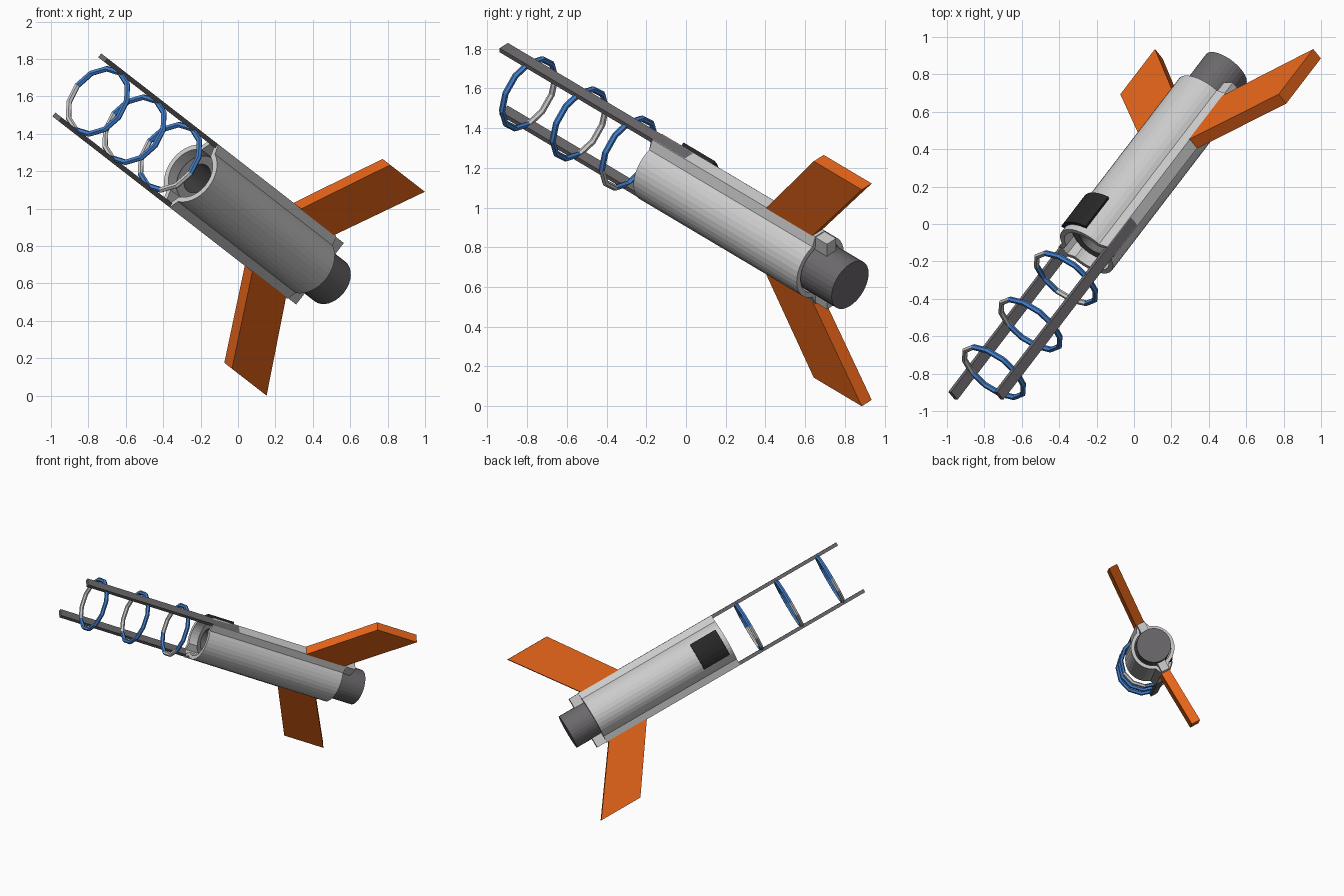
import bpy, bmesh
from math import sin, cos, pi, asin
from mathutils import Matrix, Vector

if "Cube" in bpy.data.objects:
    bpy.data.objects.remove(bpy.data.objects["Cube"])

# Tilted frame: local x = fin direction, y = sideways, z = along the axis to the tail
D = Vector((0.550, 0.718, -0.427)).normalized()
U = Vector((-D.z, 0, D.x)).normalized()
V = D.cross(U)
M = Matrix((U, V, D)).transposed().to_4x4()
M.translation = (-0.845, -0.918, 1.648)


def material(name, rgb):
    m = bpy.data.materials.new(name)
    m.diffuse_color = (*rgb, 1)
    m.use_nodes = True
    m.node_tree.nodes["Principled BSDF"].inputs["Base Color"].default_value = m.diffuse_color
    return m


ORANGE = material("orange", (0.80, 0.13, 0.01))
BLUE = material("blue", (0.06, 0.22, 0.62))
DARK = material("dark grey", (0.15, 0.14, 0.15))
BLACK = material("black", (0.02, 0.02, 0.02))
LIGHT = material("light grey", (0.55, 0.55, 0.54))


def finish(name, bm, *mats):
    bmesh.ops.recalc_face_normals(bm, faces=bm.faces)
    me = bpy.data.meshes.new(name)
    bm.to_mesh(me)
    bm.free()
    for m in mats:
        me.materials.append(m)
    ob = bpy.data.objects.new(name, me)
    bpy.context.collection.objects.link(ob)
    ob.matrix_world = M
    return ob


def loft(name, loops, mat, closed=False, caps=True):
    """Skin a list of equal-length point loops."""
    bm = bmesh.new()
    rows = [[bm.verts.new(p) for p in lp] for lp in loops]
    n = len(rows[0])
    pairs = list(zip(rows, rows[1:])) + ([(rows[-1], rows[0])] if closed else [])
    for a, b in pairs:
        for i in range(n):
            j = (i + 1) % n
            bm.faces.new((a[i], a[j], b[j], b[i]))
    if caps and not closed:
        bm.faces.new(rows[0])
        bm.faces.new(rows[-1])
    return finish(name, bm, mat)


def box(name, x, y, z, mat):
    return loft(name, [[(a, b, c) for a, b in
                ((x[0], y[0]), (x[1], y[0]), (x[1], y[1]), (x[0], y[1]))] for c in z], mat)


def circle(r, z, n=32):
    return [(r * cos(2 * pi * i / n), r * sin(2 * pi * i / n), z) for i in range(n)]


def lugged(r, lug, w, z, n=14):
    """Circle with a raised lug on each side."""
    pts = []
    for s in (1, -1):
        a0 = asin((w + 0.022) / r)
        half = [(lug, -w), (lug, w)]
        half += [(r * cos(a), r * sin(a)) for a in
                 (a0 + (pi - 2 * a0) * i / n for i in range(n + 1))]
        pts += [(s * x, s * y, z) for x, y in half]
    return pts


# Main tube with open ends
F, R = 1.075, 2.22
loft("body_tube", [lugged(.17, .213, .034, F), lugged(.17, .213, .034, R),
                   lugged(.142, .186, .02, R), lugged(.142, .186, .02, F)],
     LIGHT, closed=True)

# Inner core, hollow at the front, closed at the tail
loft("inner_core", [circle(.085, 1.5), circle(.085, 1.14), circle(.134, 1.14),
                    circle(.134, 2.43)], DARK)

for s, side in ((1, "upper"), (-1, "lower")):
    # Guide rails and tail stubs
    xs = sorted((s * .187, s * .213))
    box(side + "_rail", xs, (-.03, .03), (0, 1.3), DARK)
    box(side + "_tail_stub", sorted((s * .125, s * .208)), (-.033, .033), (R - .05, 2.30), LIGHT)
    # Swept fins
    prof = [(.16, 1.84), (.69, 2.21), (.69, 2.547), (.16, 2.165)]
    loft(side + "_fin", [[(s * x, y, z) for x, z in prof] for y in (-.036, .036)], ORANGE)

# Curved panel near the mouth
arc = [-pi / 2 + (i / 6 - .5) * 1.2 for i in range(7)]
loft("access_panel", [[(r * cos(a), r * sin(a), z) for r, z in
     ((.16, 1.11), (.19, 1.11), (.19, 1.33), (.16, 1.33))] for a in arc], BLACK)


# Two-tone rings between the rails
def ring(name, z, grey, n=12, m=6, r=.193, t=.016):
    bm = bmesh.new()
    rows = []
    for i in range(n):
        a = 2 * pi * i / n
        rows.append([bm.verts.new(((r + t * cos(b)) * cos(a), (r + t * cos(b)) * sin(a),
                                   z + t * sin(b))) for b in (2 * pi * k / m for k in range(m))])
    for i in range(n):
        p, q = rows[i], rows[(i + 1) % n]
        for k in range(m):
            f = bm.faces.new((p[k], q[k], q[(k + 1) % m], p[(k + 1) % m]))
            f.material_index = int(i in grey)
    finish(name, bm, BLUE, LIGHT)


ring("front_ring", .175, (6, 7, 8))
ring("middle_ring", .53, (6, 7, 8))
ring("rear_ring", .875, (3, 4, 7, 8))
